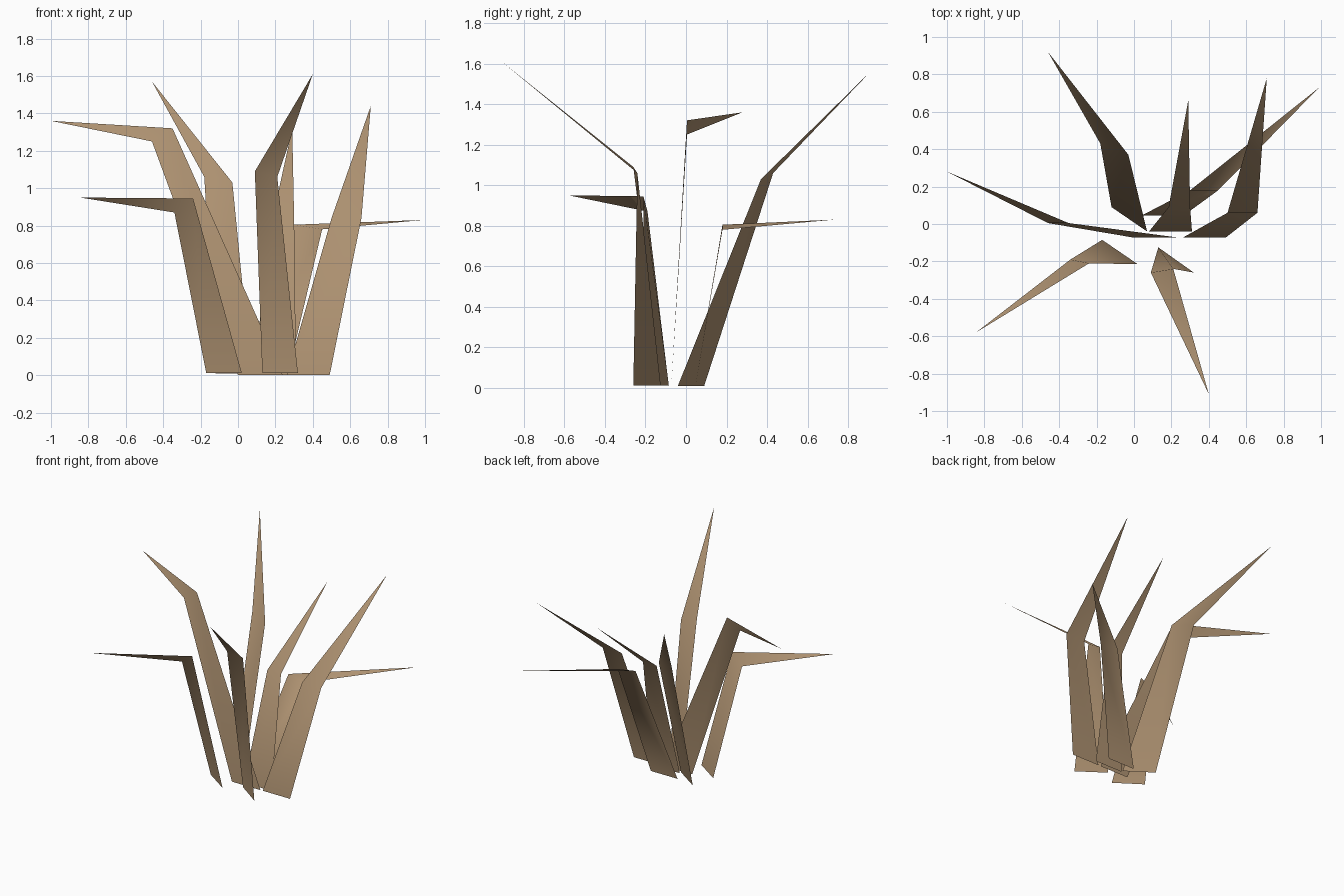
import bpy
from mathutils import Vector

# One flat dry-grass colour
straw = bpy.data.materials.new("dry_straw")
straw.diffuse_color = (0.42, 0.285, 0.165, 1)


def blade(name, base_l, base_r, bend_l, bend_r, tip, ground=0.0):
    """Single-sheet leaf: a tapering stem quad, then a bent pointed tip."""
    pts = [(*base_l, ground), (*base_r, ground), bend_r, bend_l, tip]
    mesh = bpy.data.meshes.new(name)
    mesh.from_pydata([Vector(p) for p in pts], [], [(0, 1, 2, 3), (3, 2, 4)])
    mesh.materials.append(straw)
    for p in mesh.polygons:
        p.use_smooth = True
    obj = bpy.data.objects.new(name, mesh)
    bpy.context.collection.objects.link(obj)
    return obj


# Blades leaning to the back
blade("back_left_blade", (-0.12, 0.09), (0.07, -0.04),
      (-0.18, 0.43, 1.06), (-0.03, 0.37, 1.03), (-0.46, 0.92, 1.57), 0.01)
blade("back_centre_blade", (0.08, -0.04), (0.31, -0.04),
      (0.185, 0.09, 0.84), (0.30, 0.09, 0.84), (0.29, 0.66, 1.32))
blade("back_right_blade", (0.26, -0.073), (0.49, -0.073),
      (0.50, 0.06, 0.84), (0.66, 0.06, 0.84), (0.71, 0.78, 1.44))

# Blades leaning to the sides
blade("left_blade", (0.0, -0.073), (0.24, -0.073),
      (-0.46, 0.005, 1.25), (-0.35, 0.005, 1.32), (-1.0, 0.28, 1.36))
blade("right_blade", (0.04, 0.045), (0.265, 0.045),
      (0.30, 0.18, 0.805), (0.45, 0.18, 0.78), (0.99, 0.73, 0.83))

# Blades leaning to the front
blade("front_left_blade", (-0.17, -0.085), (0.02, -0.215),
      (-0.34, -0.19, 0.87), (-0.24, -0.21, 0.945), (-0.845, -0.58, 0.95), 0.012)
blade("front_right_blade", (0.13, -0.125), (0.32, -0.26),
      (0.09, -0.26, 1.09), (0.21, -0.24, 1.06), (0.40, -0.91, 1.61), 0.012)
